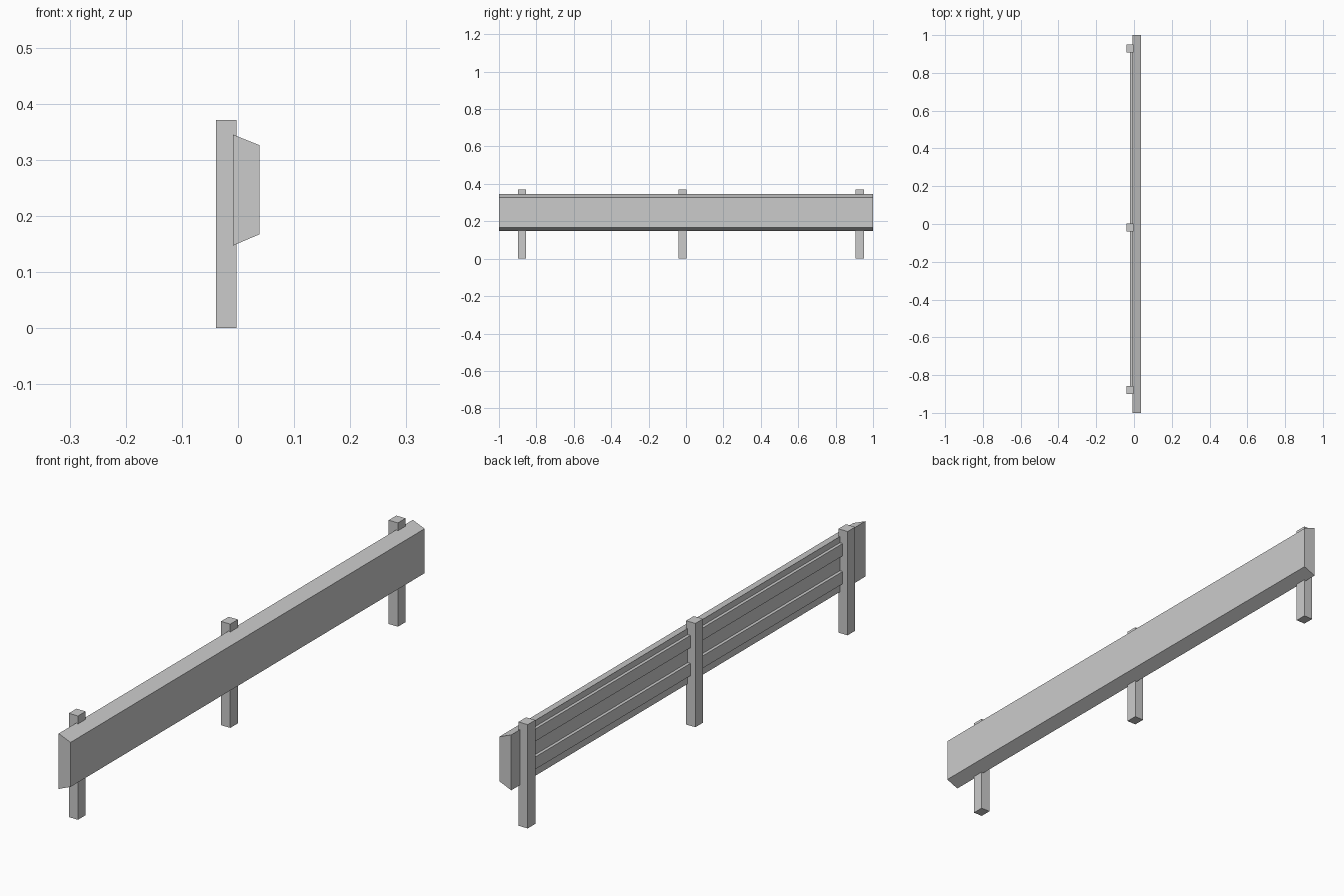
import bpy
import bmesh

if "Cube" in bpy.data.objects:
    bpy.data.objects.remove(bpy.data.objects["Cube"])


def prism(name, profile, y0, y1):
    """Extrude an (x, z) profile along y."""
    bm = bmesh.new()
    face = bm.faces.new([bm.verts.new((x, y0, z)) for x, z in profile])
    ext = bmesh.ops.extrude_face_region(bm, geom=[face])
    moved = [g for g in ext["geom"] if isinstance(g, bmesh.types.BMVert)]
    bmesh.ops.translate(bm, verts=moved, vec=(0, y1 - y0, 0))
    bmesh.ops.recalc_face_normals(bm, faces=bm.faces)
    mesh = bpy.data.meshes.new(name)
    bm.to_mesh(mesh)
    bm.free()
    obj = bpy.data.objects.new(name, mesh)
    bpy.context.collection.objects.link(obj)
    return obj


def box(name, x0, x1, y0, y1, z0, z1):
    return prism(name, [(x0, z0), (x1, z0), (x1, z1), (x0, z1)], y0, y1)


# Long barrier board with bevelled upper and lower edges
prism("barrier_board",
      [(-0.009, 0.147), (0.038, 0.167), (0.038, 0.326), (-0.009, 0.345)],
      -1.0, 1.0)

# Three square posts behind the board
post_y = (-0.878, -0.018, 0.929)
for i, y in enumerate(post_y):
    box(f"post_{i + 1}", -0.0395, -0.003, y - 0.0215, y + 0.0215, 0.0, 0.371)

# Two thin rails on the back, running from end post to end post
for name, z in (("lower_back_rail", 0.201), ("upper_back_rail", 0.301)):
    box(name, -0.02, -0.008, post_y[0], post_y[-1], z - 0.022, z + 0.022)
